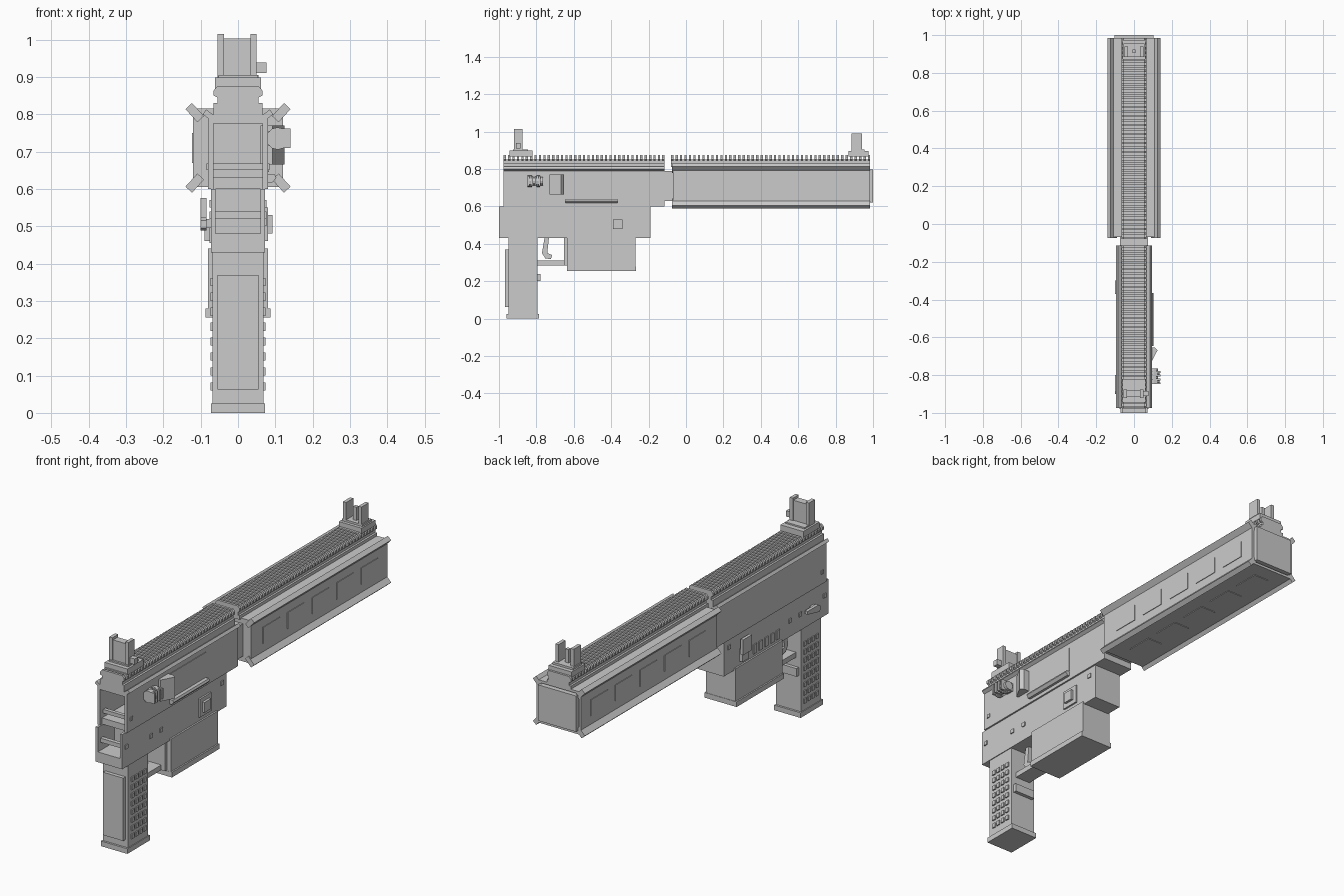
import bpy, bmesh, math
from mathutils import Matrix, Vector

grey = bpy.data.materials.new("plain grey")
grey.diffuse_color = (0.6, 0.6, 0.6, 1)


def finish(name, bm):
    bmesh.ops.recalc_face_normals(bm, faces=bm.faces)
    me = bpy.data.meshes.new(name)
    bm.to_mesh(me)
    bm.free()
    me.materials.append(grey)
    ob = bpy.data.objects.new(name, me)
    bpy.context.collection.objects.link(ob)
    return ob


def add_box(bm, x0, x1, y0, y1, z0, z1):
    m = Matrix.Translation(((x0 + x1) / 2, (y0 + y1) / 2, (z0 + z1) / 2))
    m = m @ Matrix.Diagonal((x1 - x0, y1 - y0, z1 - z0, 1))
    bmesh.ops.create_cube(bm, size=1, matrix=m)


def boxes(name, *dims):
    bm = bmesh.new()
    for d in dims:
        add_box(bm, *d)
    return finish(name, bm)


def prism(name, pts, axis, a, b):
    """Extrude a 2D outline along an axis from a to b."""
    def place(p, t):
        return {'x': (t, p[0], p[1]), 'y': (p[0], t, p[1]), 'z': (p[0], p[1], t)}[axis]
    bm = bmesh.new()
    lo = [bm.verts.new(place(p, a)) for p in pts]
    hi = [bm.verts.new(place(p, b)) for p in pts]
    bm.faces.new(lo)
    bm.faces.new(hi)
    n = len(pts)
    for i in range(n):
        bm.faces.new((lo[i], lo[(i + 1) % n], hi[(i + 1) % n], hi[i]))
    return finish(name, bm)


def strip(name, p, q, t, y0, y1):
    """Slanted long plate on both sides, section running from p to q."""
    p, q = Vector(p), Vector(q)
    d = (q - p).normalized()
    n = Vector((-d.y, d.x)) * t / 2
    for s, side in ((1, "right"), (-1, "left")):
        prism(side + "_" + name, [(s * v.x, v.y) for v in (p + n, q + n, q - n, p - n)], 'y', y0, y1)


# Handguard, muzzle end and connecting neck
boxes("handguard", (-.12, .12, -.07, .97, .605, .815))
boxes("handguard_rim", (-.12, -.108, .96, .985, .605, .815), (.108, .12, .96, .985, .605, .815),
      (-.12, .12, .96, .985, .605, .617), (-.12, .12, .96, .985, .803, .815))
boxes("muzzle_plate", (-.103, .103, .96, 1.0, .622, .798))
strip("upper_handguard_edge", (.10, .787), (.132, .822), .024, -.075, .985)
strip("lower_handguard_edge", (.10, .633), (.132, .598), .024, -.075, .985)
boxes("neck", (-.075, .075, -.14, -.05, .63, .79))

# Shallow slot panels on the handguard sides and underside
bm = bmesh.new()
for i in range(5):
    y = .02 + i * .19
    for s in (-1, 1):
        add_box(bm, s * .1215 - .0015, s * .1215 + .0015, y, y + .13, .67, .75)
    add_box(bm, -.04, .04, y, y + .13, .602, .606)
finish("handguard_slots", bm)

# Upper receiver: solid front, hollow open rear
boxes("upper_receiver", (-.08, .08, -.72, -.115, .6, .79),
      (-.08, -.066, -.975, -.72, .6, .79), (.066, .08, -.975, -.72, .6, .79),
      (-.066, .066, -.975, -.72, .775, .79), (-.066, .066, -.96, -.72, .6, .63))
strip("receiver_edge", (.06, .785), (.09, .806), .016, -.975, -.115)

# Lower receiver with an open rear pocket
boxes("lower_receiver", (-.072, .072, -.87, -.19, .43, .605),
      (-.072, .072, -1, -.87, .43, .48),
      (-.072, -.06, -1, -.87, .48, .6), (.06, .072, -1, -.87, .48, .6))

# Toothed top rails
for name, y0, y1, base in (("rear_rail", -.975, -.115, .785), ("front_rail", -.08, .985, .81)):
    bm = bmesh.new()
    add_box(bm, -.065, .065, y0, y1, base, .83)
    add_box(bm, -.055, .055, y0, y1, .83, .85)
    finish(name, bm)
    n = round((y1 - y0) / .0235)
    step = (y1 - y0 - .012) / (n - 1)
    tooth = prism(name + "_teeth", [(-.055, .845), (-.065, .85), (-.065, .864), (-.055, .875),
                                    (.055, .875), (.065, .864), (.065, .85), (.055, .845)], 'y', y0, y0 + .012)
    arr = tooth.modifiers.new("repeat", 'ARRAY')
    arr.count = n
    arr.use_relative_offset = False
    arr.use_constant_offset = True
    arr.constant_offset_displace = (0, step, 0)

# Rear sight
boxes("rear_sight", (-.062, .062, -.945, -.82, .868, .898), (-.052, .052, -.925, -.845, .895, .905),
      (-.055, .05, -.915, -.88, .9, 1.003),
      (-.055, -.037, -.92, -.875, .9, 1.015), (.033, .05, -.92, -.875, .9, 1.015),
      (.05, .077, -.91, -.885, .91, .938))

# Front sight
boxes("front_sight", (-.062, .062, .87, .975, .868, .895), (-.055, .055, .885, .955, .89, .905),
      (-.05, -.033, .885, .94, .9, .99), (.033, .05, .885, .94, .9, .99),
      (-.009, .009, .905, .923, .9, .97))

# Grip with base, back strap, finger stop and studs
boxes("grip", (-.068, .068, -.95, -.795, .01, .44))
boxes("grip_base", (-.072, .072, -.96, -.785, 0, .025))
boxes("grip_back_strap", (-.055, .055, -.968, -.94, .062, .37))
boxes("grip_finger_stop", (-.055, .055, -.8, -.778, .2, .24))
bm = bmesh.new()
for row in range(8):
    for col in range(4):
        y, z = -.925 + col * .031, .06 + row * .04
        add_box(bm, -.074, .074, y, y + .019, z, z + .022)
finish("grip_studs", bm)

# Magazine
boxes("magazine", (-.08, .08, -.635, -.27, .27, .44), (-.06, .06, -.652, -.635, .285, .44))
boxes("magazine_base", (-.087, .087, -.636, -.268, .255, .28))

# Trigger and guard
boxes("trigger_guard", (-.04, .04, -.8, -.63, .285, .31))
prism("trigger", [(-.755, .44), (-.732, .44), (-.742, .35), (-.715, .34), (-.722, .318), (-.752, .322), (-.77, .35)],
      'x', -.015, .015)

# Right side: case deflector, dust cover, port panel and button
prism("case_deflector", [(.06, -.73), (.092, -.73), (.125, -.668), (.11, -.655), (.06, -.655)], 'z', .665, .77)
prism("dust_cover", [(.07, .617), (.092, .617), (.103, .63), (.098, .64), (.07, .64)], 'y', -.645, -.365)
boxes("port_panel", (.078, .083, -.645, -.365, .645, .765))
boxes("magazine_button", (.07, .08, -.41, -.32, .46, .55), (.08, .092, -.39, -.34, .48, .53))

# Forward assist: stem and ridged cap
bm = bmesh.new()
for r, length, y in ((.022, .07, -.8), (.03, .025, -.835), (.03, .02, -.79)):
    m = Matrix.Translation((.106, y, .735)) @ Matrix.Rotation(math.pi / 2, 4, 'X')
    bmesh.ops.create_cone(bm, cap_ends=True, segments=12, radius1=r, radius2=r, depth=length, matrix=m)
add_box(bm, .07, .1, -.81, -.77, .715, .755)
for i in range(4):
    add_box(bm, .1, .14, -.848 + i * .02, -.838 + i * .02, .71, .762)
finish("forward_assist", bm)

# Left side: bolt catch, selector lever
boxes("bolt_catch", (-.09, -.07, -.36, -.31, .46, .52), (-.1, -.085, -.37, -.3, .5, .575))
prism("selector_lever", [(-.9, .495), (-.89, .488), (-.8, .508), (-.8, .524), (-.885, .524), (-.9, .515)],
      'x', -.1, -.085)
boxes("selector_pivot", (-.09, -.07, -.885, -.855, .495, .52))
bm = bmesh.new()
for i in range(5):
    add_box(bm, -.077, -.07, -.62 + i * .045, -.595 + i * .045, .455, .5)
finish("left_grip_ribs", bm)

# Small pins through the receivers
bm = bmesh.new()
for y, z in ((-.97, .53), (-.78, .51), (-.7, .51), (-.23, .56)):
    add_box(bm, -.077, .077, y - .01, y + .01, z - .01, z + .01)
add_box(bm, -.084, .084, -.95, -.932, .65, .668)
finish("receiver_pins", bm)
